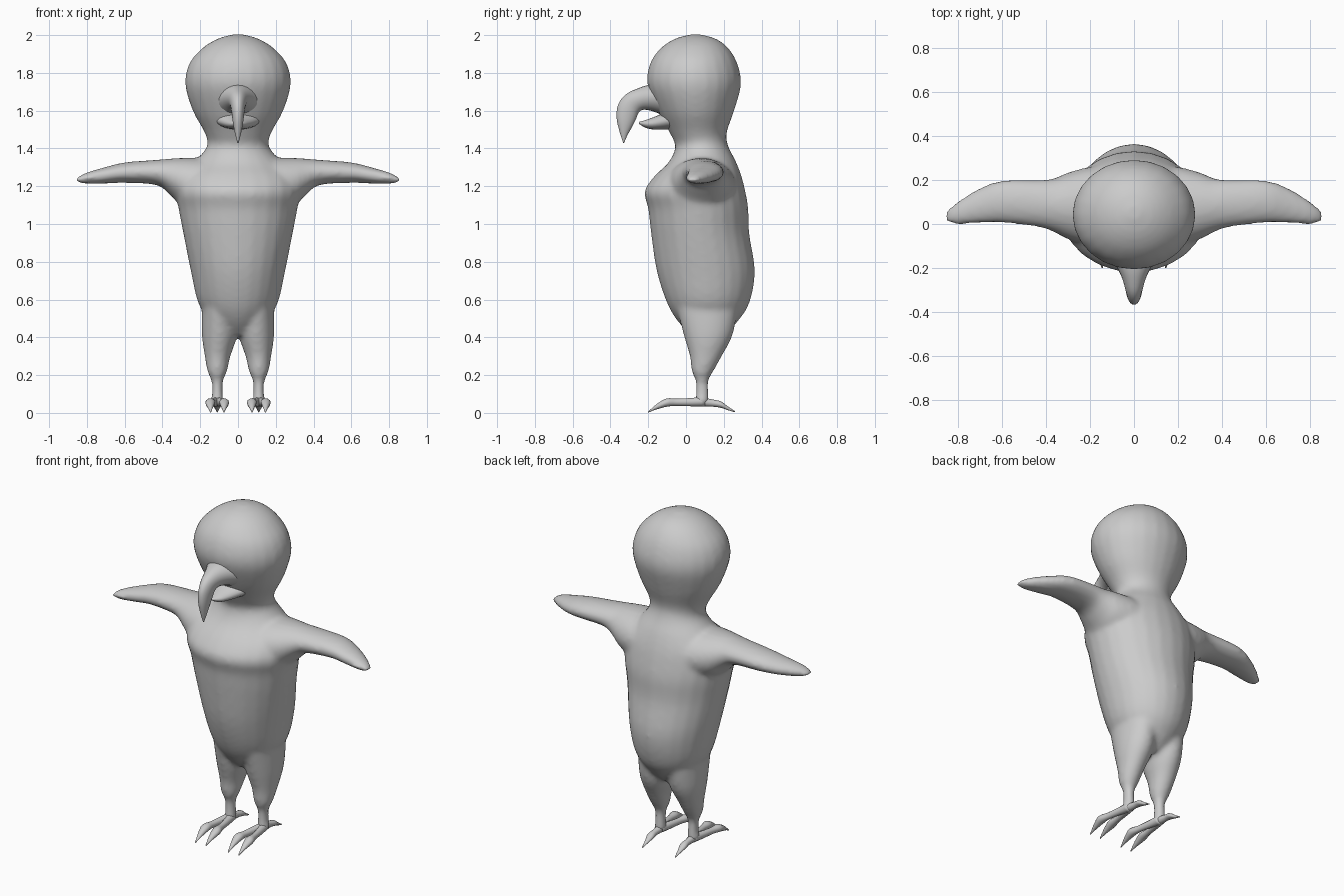
import bpy, bmesh, math
from mathutils import Vector

grey = bpy.data.materials.new("plain_grey")
grey.diffuse_color = (0.6, 0.6, 0.6, 1)


def spline(rows, steps):
    """Smoothly interpolate rows of numbers (Catmull-Rom)."""
    out = []
    for i in range(len(rows) - 1):
        p = [rows[max(i - 1, 0)], rows[i], rows[i + 1], rows[min(i + 2, len(rows) - 1)]]
        for k in range(steps):
            t = k / steps
            out.append([0.5 * (2 * b + (c - a) * t + (2 * a - 5 * b + 4 * c - d) * t * t
                               + (3 * b - a - 3 * c + d) * t ** 3) for a, b, c, d in zip(*p)])
    return out + [list(rows[-1])]


def loft(bm, rows, ring, steps=4, n=24, mirror=False):
    """Skin ellipses; ring(row) gives two opposite points and the cross half-axis."""
    for side in ((1, -1) if mirror else (1,)):
        loops = []
        for row in spline(rows, steps):
            a, b, w = (Vector(v) for v in ring(*row))
            c, v = (a + b) / 2, (b - a) / 2
            pts = [c + w * math.cos(t) + v * math.sin(t)
                   for t in (2 * math.pi * k / n for k in range(n))]
            loops.append([bm.verts.new((p.x * side, p.y, p.z)) for p in pts])
        for l0, l1 in zip(loops, loops[1:]):
            for k in range(n):
                bm.faces.new((l0[k], l0[(k + 1) % n], l1[(k + 1) % n], l1[k]))
        bm.faces.new(loops[0])
        bm.faces.new(loops[-1])


def finish(name, bm):
    bmesh.ops.recalc_face_normals(bm, faces=bm.faces)
    me = bpy.data.meshes.new(name)
    bm.to_mesh(me)
    bm.free()
    me.materials.append(grey)
    for p in me.polygons:
        p.use_smooth = True
    ob = bpy.data.objects.new(name, me)
    bpy.context.collection.objects.link(ob)
    return ob


# ring layouts: upright trunk, sideways wing, beak in the centre plane, toe
def upright(z, x, y0, y1, r):
    return (x, y0, z), (x, y1, z), (r, 0, 0)


def sideways(x, y0, y1, z, h):
    return (x, y0, z), (x, y1, z), (0, 0, h)


def central(yu, zu, yl, zl, r):
    return (0, yu, zu), (0, yl, zl), (r, 0, 0)


def toe(x, y, z, h, r):
    return (x, y, z + h), (x, y, z - h), (r, 0, 0)


# torso, neck and head in one trunk
body = bmesh.new()
loft(body, [
    (0.41, 0, 0.03, 0.20, 0.06), (0.48, 0, -0.04, 0.27, 0.14),
    (0.58, 0, -0.10, 0.335, 0.21), (0.75, 0, -0.155, 0.365, 0.25),
    (0.95, 0, -0.185, 0.335, 0.29), (1.08, 0, -0.20, 0.33, 0.315),
    (1.17, 0, -0.22, 0.315, 0.33), (1.25, 0, -0.17, 0.295, 0.31),
    (1.33, 0, -0.09, 0.265, 0.23), (1.41, 0, -0.057, 0.225, 0.165),
    (1.48, 0, -0.085, 0.215, 0.175), (1.60, 0, -0.15, 0.255, 0.24),
    (1.74, 0, -0.205, 0.292, 0.28), (1.85, 0, -0.19, 0.272, 0.258),
    (1.93, 0, -0.135, 0.225, 0.19), (1.98, 0, -0.06, 0.16, 0.11),
    (2.003, 0, 0.02, 0.08, 0.03)], upright)

# wings flaring into the shoulders
loft(body, [
    (0.10, -0.10, 0.26, 1.20, 0.14), (0.20, -0.10, 0.26, 1.21, 0.14),
    (0.30, -0.07, 0.235, 1.225, 0.125), (0.36, -0.04, 0.21, 1.25, 0.096),
    (0.43, -0.015, 0.20, 1.273, 0.067), (0.60, 0.005, 0.198, 1.272, 0.054),
    (0.70, 0.003, 0.165, 1.258, 0.044), (0.80, -0.002, 0.105, 1.243, 0.030),
    (0.855, 0.005, 0.062, 1.233, 0.012)], sideways, mirror=True)

# thighs and shanks
loft(body, [
    (0.60, 0.10, -0.06, 0.28, 0.09), (0.42, 0.098, -0.015, 0.25, 0.094),
    (0.30, 0.108, 0.02, 0.19, 0.068), (0.22, 0.11, 0.03, 0.145, 0.052),
    (0.17, 0.11, 0.05, 0.12, 0.032), (0.11, 0.11, 0.053, 0.12, 0.029),
    (0.05, 0.11, 0.045, 0.125, 0.034)], upright, mirror=True)

# blend trunk, wings and legs into one skin
skin = finish("body", body)
rm = skin.modifiers.new("blend", 'REMESH')
rm.mode = 'VOXEL'
rm.voxel_size = 0.014
rm.use_smooth_shade = True
sm = skin.modifiers.new("soften", 'SMOOTH')
sm.factor = 0.5
sm.iterations = 8

# hooked upper beak
bm = bmesh.new()
loft(bm, [
    (-0.13, 1.745, -0.09, 1.56, 0.135), (-0.19, 1.738, -0.17, 1.595, 0.088),
    (-0.25, 1.72, -0.225, 1.605, 0.058), (-0.32, 1.685, -0.25, 1.59, 0.042),
    (-0.36, 1.63, -0.265, 1.555, 0.034), (-0.367, 1.56, -0.285, 1.515, 0.027),
    (-0.352, 1.49, -0.31, 1.47, 0.016), (-0.333, 1.43, -0.328, 1.428, 0.003)],
    central, n=20)
finish("upper_beak", bm)

# short lower beak
bm = bmesh.new()
loft(bm, [
    (-0.09, 1.60, -0.07, 1.50, 0.12), (-0.16, 1.57, -0.165, 1.50, 0.07),
    (-0.215, 1.55, -0.215, 1.51, 0.04), (-0.25, 1.54, -0.248, 1.53, 0.008)],
    central, n=20)
finish("lower_beak", bm)

# feet: two front toes and one back toe each, ending in claws
bm = bmesh.new()
for s in (-1, 1):
    loft(bm, [
        (0.11, 0.10, 0.06, 0.026, 0.028), (0.11 + s * 0.016, 0.03, 0.057, 0.022, 0.021),
        (0.11 + s * 0.03, -0.05, 0.056, 0.019, 0.018),
        (0.11 + s * 0.037, -0.10, 0.055, 0.022, 0.026),
        (0.11 + s * 0.037, -0.14, 0.04, 0.017, 0.019),
        (0.11 + s * 0.036, -0.17, 0.024, 0.010, 0.011),
        (0.11 + s * 0.035, -0.20, 0.004, 0.003, 0.003)], toe, 3, 12, True)
loft(bm, [
    (0.11, 0.07, 0.06, 0.026, 0.028), (0.11, 0.14, 0.052, 0.019, 0.018),
    (0.11, 0.185, 0.044, 0.017, 0.022), (0.11, 0.22, 0.025, 0.010, 0.012),
    (0.11, 0.26, 0.006, 0.003, 0.003)], toe, 3, 12, True)
finish("feet", bm)
